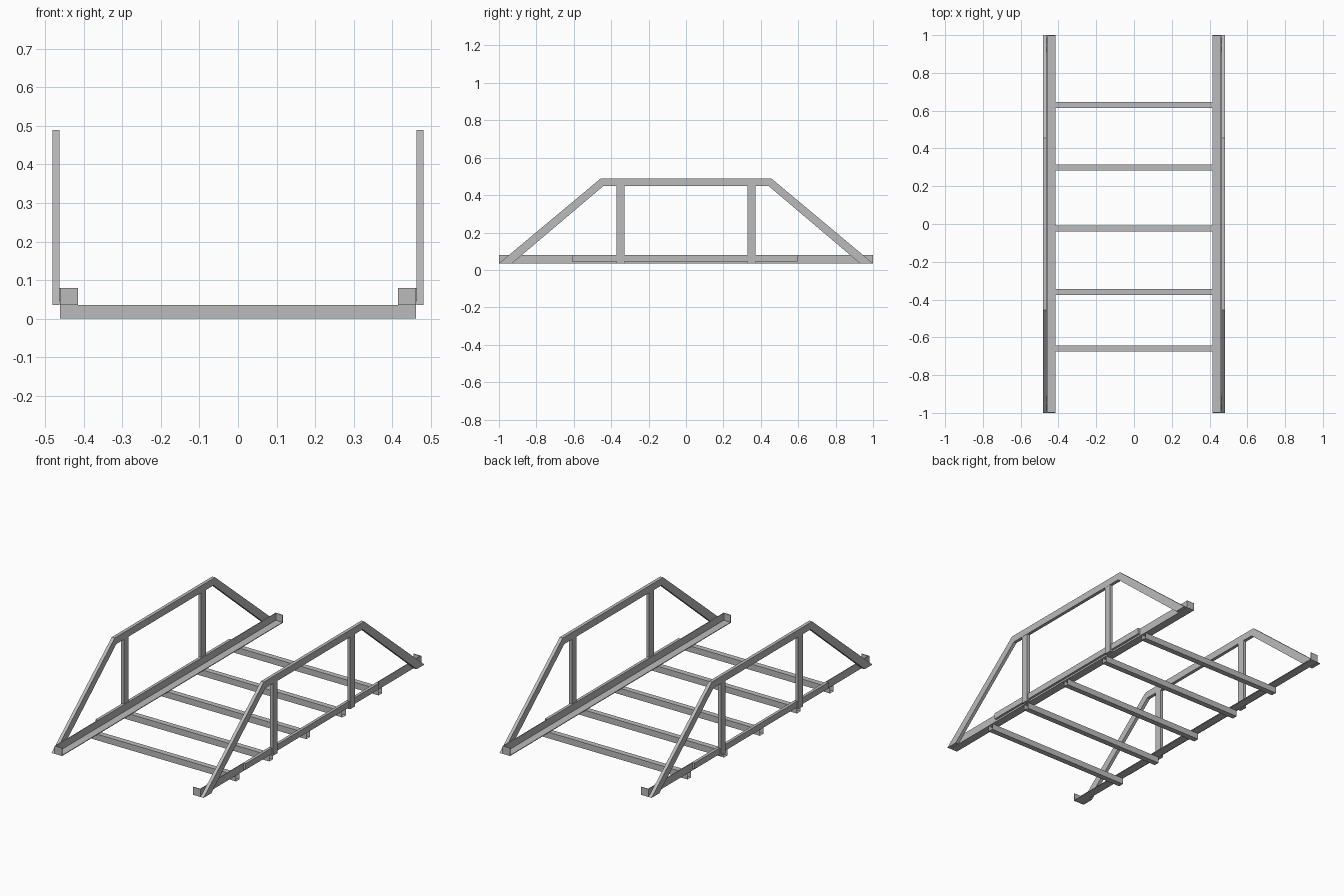
import bpy, bmesh

cube = bpy.data.objects.get("Cube")
if cube:
    bpy.data.objects.remove(cube, do_unlink=True)

steel = bpy.data.materials.new("grey_steel")
steel.use_nodes = True
GREY = (0.5, 0.5, 0.5, 1)
steel.diffuse_color = GREY
steel.node_tree.nodes["Principled BSDF"].inputs["Base Color"].default_value = GREY


def finish(bm, name):
    bmesh.ops.recalc_face_normals(bm, faces=bm.faces)
    mesh = bpy.data.meshes.new(name)
    bm.to_mesh(mesh)
    bm.free()
    mesh.materials.append(steel)
    obj = bpy.data.objects.new(name, mesh)
    bpy.context.collection.objects.link(obj)
    return obj


def box(name, x, y, z, open_ends=False):
    """Box from (low, high) ranges; open_ends leaves out the two x faces."""
    bm = bmesh.new()
    bmesh.ops.create_cube(bm, size=1)
    for v in bm.verts:
        v.co = [r[0] if c < 0 else r[1] for c, r in zip(v.co, (x, y, z))]
    if open_ends:
        bm.normal_update()
        ends = [f for f in bm.faces if abs(f.normal.x) > 0.9]
        bmesh.ops.delete(bm, geom=ends, context='FACES_ONLY')
    return finish(bm, name)


def extrude_x(name, rings, x):
    """Solid made of yz quads extruded over the x range."""
    bm = bmesh.new()
    for ring in rings:
        face = bm.faces.new([bm.verts.new((x[0], y, z)) for y, z in ring])
        geom = bmesh.ops.extrude_face_region(bm, geom=[face])["geom"]
        for v in geom:
            if isinstance(v, bmesh.types.BMVert):
                v.co.x = x[1]
    return finish(bm, name)


BASE, RAIL_TOP = 0.035, 0.08
INNER, OUTER, EDGE = 0.415, 0.462, 0.482
T = 0.004

# Outline of the guard frame, outside and inside
outside = [(-1, BASE), (-0.455, 0.49), (0.455, 0.49), (1, BASE)]
inside = [(-0.93, BASE), (-0.44, 0.45), (0.44, 0.45), (0.93, BASE)]
bars = [[outside[i], outside[i + 1], inside[i + 1], inside[i]] for i in range(3)]

for side, s in (("left", 1), ("right", -1)):
    def span(a, b):
        return sorted((s * a, s * b))

    # Angle-section rail with closed ends
    box(side + "_rail_flange", span(INNER, OUTER), (-1, 1), (BASE, BASE + T))
    box(side + "_rail_wall", span(OUTER - T, OUTER), (-1, 1), (BASE, RAIL_TOP))
    for end, y in (("front", (-1, T - 1)), ("back", (1 - T, 1))):
        box(f"{side}_{end}_rail_plate", span(INNER, OUTER), y, (BASE, RAIL_TOP))
    # Spacer strip along the rail
    box(side + "_spacer", span(OUTER, 0.475), (-0.61, 0.6), (0.045, RAIL_TOP))
    # Guard frame with two posts
    frame = extrude_x(side + "_guard_frame", bars, span(OUTER + 0.001, EDGE))
    for end, y in (("front", -0.35), ("back", 0.35)):
        box(f"{side}_{end}_post", span(OUTER + 0.001, EDGE - 0.001),
            (y - 0.022, y + 0.022), (BASE, 0.452))

# Open tube cross members under the rails
for i, y in enumerate((-0.66, -0.36, -0.025, 0.3, 0.63)):
    box(f"cross_member_{i + 1}", (-OUTER, OUTER), (y - 0.016, y + 0.016),
        (0, BASE), open_ends=True)
